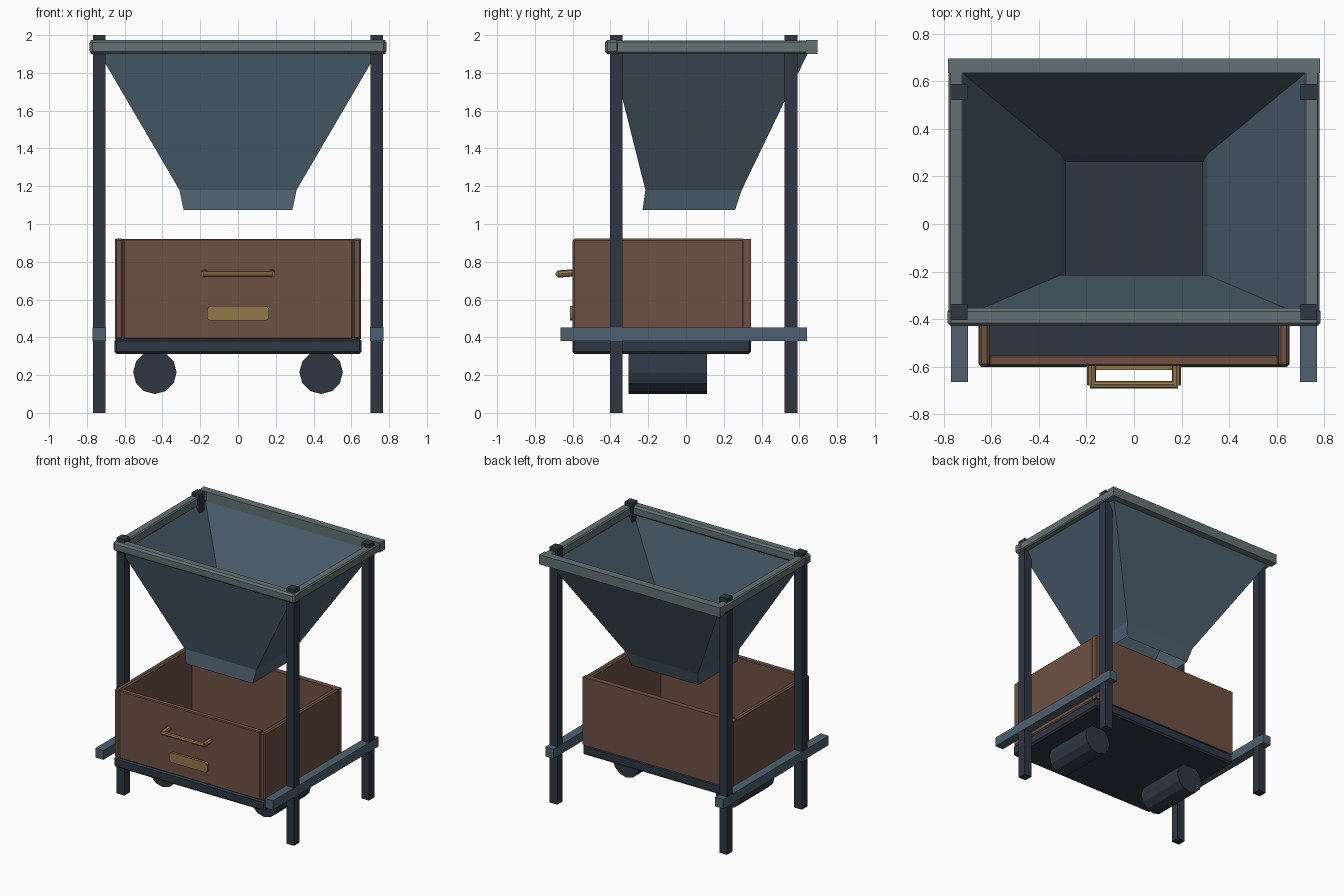
import bpy, bmesh
from mathutils import Vector

if "Cube" in bpy.data.objects:
    bpy.data.objects.remove(bpy.data.objects["Cube"])


def material(name, rgb):
    # 8-bit display colour to linear
    lin = [((c / 255 + 0.055) / 1.055) ** 2.4 for c in rgb] + [1]
    m = bpy.data.materials.new(name)
    m.use_nodes = True
    m.diffuse_color = lin
    m.node_tree.nodes["Principled BSDF"].inputs["Base Color"].default_value = lin
    return m


DARK = material("dark steel", (46, 55, 68))
STEEL = material("blue steel", (78, 97, 112))
RIM = material("grey rim", (98, 113, 115))
WOOD = material("brown wood", (110, 80, 67))
BRASS = material("brass", (148, 120, 75))


def finish(name, bm, mat, bevel=0.0):
    mesh = bpy.data.meshes.new(name)
    bm.to_mesh(mesh)
    bm.free()
    mesh.materials.append(mat)
    ob = bpy.data.objects.new(name, mesh)
    bpy.context.collection.objects.link(ob)
    if bevel:
        mod = ob.modifiers.new("Bevel", "BEVEL")
        mod.width = bevel
        mod.segments = 1
    return ob


def box(name, mat, x, y, z, bevel=0.0):
    """Box from (min, max) ranges on each axis."""
    bm = bmesh.new()
    bmesh.ops.create_cube(bm, size=1)
    for v in bm.verts:
        v.co = [r[0] if c < 0 else r[1] for c, r in zip(v.co, (x, y, z))]
    return finish(name, bm, mat, bevel)


def rod(name, mat, a, b, radius, sides):
    """Cylinder between two points."""
    a, b = Vector(a), Vector(b)
    bm = bmesh.new()
    bmesh.ops.create_cone(bm, cap_ends=True, segments=sides, radius1=radius,
                          radius2=radius, depth=(b - a).length)
    ob = finish(name, bm, mat)
    ob.rotation_mode = "QUATERNION"
    ob.rotation_quaternion = (b - a).to_track_quat("Z", "Y")
    ob.location = (a + b) / 2
    return ob


def side_range(s, lo, hi):
    return tuple(sorted((s * lo, s * hi)))


# Frame, rim sides, cart sides and rollers, mirrored left and right
for side, s in (("left", 1), ("right", -1)):
    post_x = side_range(s, 0.701, 0.767)
    box(f"front_post_{side}", DARK, post_x, (-0.403, -0.336), (0, 2))
    box(f"back_post_{side}", DARK, post_x, (0.522, 0.589), (0, 2))
    box(f"rail_{side}", STEEL, side_range(s, 0.699, 0.769), (-0.665, 0.64), (0.38, 0.453))
    box(f"rim_{side}", RIM, side_range(s, 0.715, 0.78), (-0.40, 0.69), (1.903, 1.972), 0.008)
    box(f"cart_side_{side}", WOOD, side_range(s, 0.608, 0.652), (-0.60, 0.31), (0.39, 0.922), 0.01)
    rod(f"roller_{side}", DARK, (s * 0.44, 0.11, 0.215), (s * 0.44, -0.305, 0.215), 0.115, 12)

# Front and back rim bars
box("rim_front", RIM, (-0.785, 0.785), (-0.43, -0.354), (1.9, 1.975), 0.014)
box("rim_back", RIM, (-0.782, 0.782), (0.635, 0.697), (1.9, 1.975))


# Hopper walls and chute: sheets lofted between rectangular rings
def loft(name, mat, rings):
    bm = bmesh.new()
    loops = [[bm.verts.new(p) for p in ((-w, y0, z), (w, y0, z), (w, y1, z), (-w, y1, z))]
             for w, y0, y1, z in rings]
    for low, high in zip(loops, loops[1:]):
        for i in range(4):
            j = (i + 1) % 4
            bm.faces.new((low[i], low[j], high[j], high[i]))
    return finish(name, bm, mat)


throat = (0.31, -0.215, 0.295, 1.18)
loft("hopper_walls", STEEL, [throat, (0.755, -0.405, 0.662, 1.94)])
loft("hopper_chute", STEEL, [(0.288, -0.23, 0.26, 1.075), throat])

# Cart tray and remaining panels
box("cart_base", DARK, (-0.655, 0.655), (-0.602, 0.345), (0.312, 0.392), 0.012)
box("cart_front", WOOD, (-0.608, 0.608), (-0.597, -0.553), (0.39, 0.92), 0.006)
box("cart_back", WOOD, (-0.652, 0.652), (0.303, 0.345), (0.39, 0.92))

# Pull handle
for side, s in (("left", 1), ("right", -1)):
    rod(f"handle_arm_{side}", BRASS, (s * 0.178, -0.59, 0.742), (s * 0.178, -0.678, 0.735), 0.019, 8)
rod("handle_bar", BRASS, (-0.185, -0.676, 0.735), (0.185, -0.676, 0.735), 0.016, 8)

# Front plate with rounded corners
plate = box("front_plate", BRASS, (-0.165, 0.165), (-0.615, -0.595), (0.488, 0.565))
bm = bmesh.new()
bm.from_mesh(plate.data)
corners = [e for e in bm.edges if abs(e.verts[0].co.y - e.verts[1].co.y) > 0.01]
bmesh.ops.bevel(bm, geom=corners, offset=0.022, segments=3, profile=0.5, affect="EDGES")
bm.to_mesh(plate.data)
bm.free()
